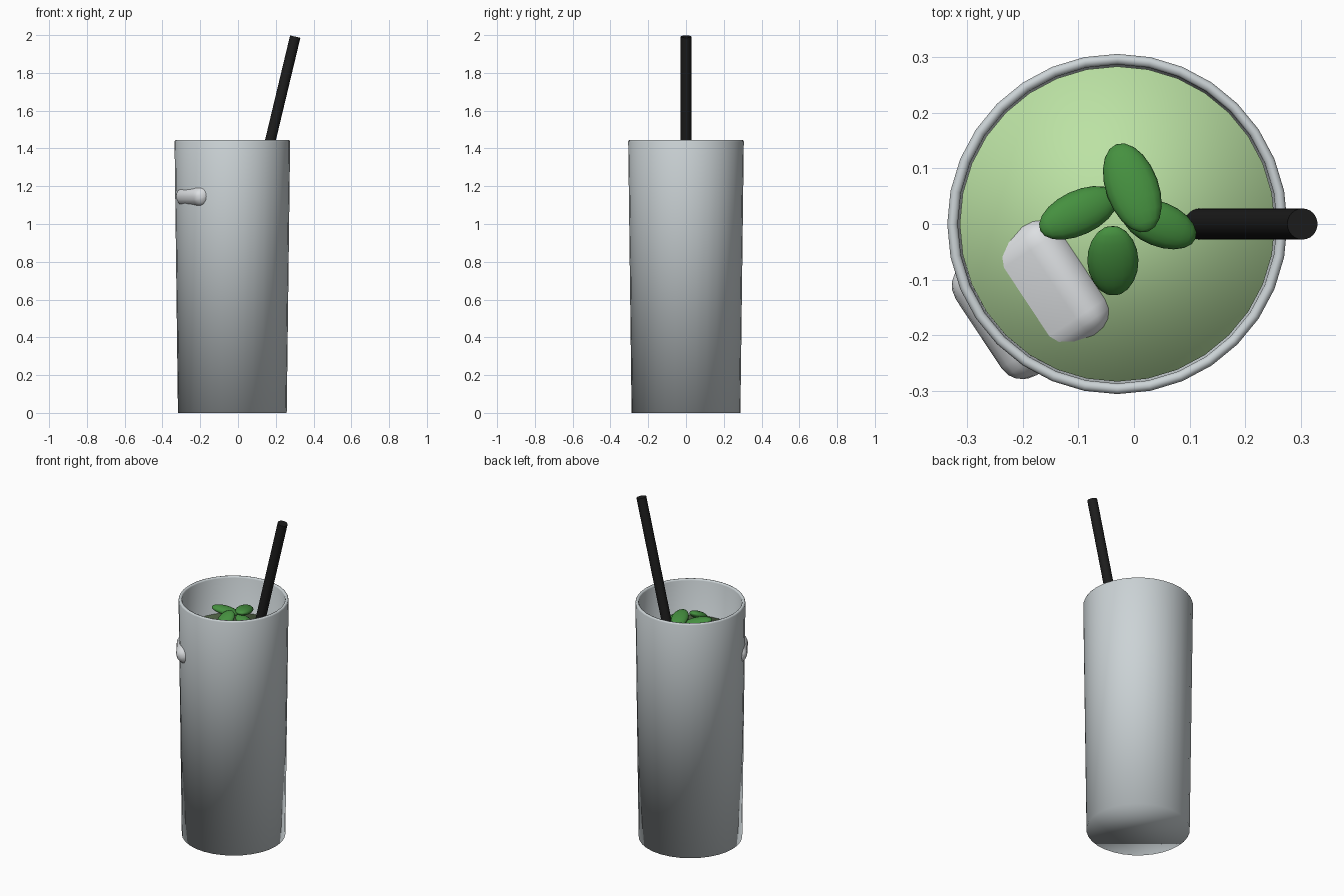
import bpy, bmesh, math
from mathutils import Vector, Matrix

if "Cube" in bpy.data.objects:
    bpy.data.objects.remove(bpy.data.objects["Cube"])

CX = -0.03       # glass axis
LIQUID_Z = 1.225


def material(name, rgb):
    m = bpy.data.materials.new(name)
    m.diffuse_color = (*rgb, 1)
    m.use_nodes = True
    m.node_tree.nodes["Principled BSDF"].inputs["Base Color"].default_value = m.diffuse_color
    return m


GLASS = material("pale grey glass", (0.60, 0.65, 0.67))
ICE = material("ice white", (0.72, 0.74, 0.76))
DRINK = material("pale green drink", (0.50, 0.76, 0.37))
LEAF = material("leaf green", (0.06, 0.28, 0.05))
BLACK = material("straw black", (0.012, 0.012, 0.012))


def finish(name, bm, mat, smooth=True):
    bmesh.ops.recalc_face_normals(bm, faces=bm.faces[:])
    me = bpy.data.meshes.new(name)
    bm.to_mesh(me)
    bm.free()
    me.materials.append(mat)
    for p in me.polygons:
        p.use_smooth = smooth
    ob = bpy.data.objects.new(name, me)
    bpy.context.collection.objects.link(ob)
    return ob


def lathe(name, profile, mat, sides=32):
    """Closed turned body; both profile ends are capped with flat discs."""
    bm = bmesh.new()
    rings = []
    for r, z in profile:
        rings.append([bm.verts.new((CX + r * math.cos(2 * math.pi * i / sides),
                                    r * math.sin(2 * math.pi * i / sides), z))
                      for i in range(sides)])
    for a, b in zip(rings, rings[1:]):
        for i in range(sides):
            j = (i + 1) % sides
            bm.faces.new((a[i], a[j], b[j], b[i]))
    bm.faces.new(rings[0])
    bm.faces.new(rings[-1])
    return finish(name, bm, mat)


# Tapered tumbler with a softly bevelled rim, and the drink inside it
lathe("glass", [(0.288, 0), (0.306, 1.436), (0.303, 1.443), (0.297, 1.445),
                (0.290, 1.443), (0.287, 1.436), (0.270, 0.03)], GLASS)
lathe("drink", [(0.268, 0.035), (0.2835, LIQUID_Z)], DRINK)

# Leaning straw
low, high = Vector((-0.15, 0, 0.10)), Vector((0.303, 0, 1.992))
axis = high - low
bm = bmesh.new()
bmesh.ops.create_cone(bm, cap_ends=True, segments=24, radius1=0.028, radius2=0.028,
                      depth=axis.length,
                      matrix=Matrix.Translation((low + high) / 2)
                      @ axis.to_track_quat('Z', 'Y').to_matrix().to_4x4())
straw = finish("straw", bm, BLACK, False)
bpy.context.view_layer.objects.active = straw
straw.select_set(True)
bpy.ops.object.shade_smooth_by_angle(angle=math.radians(40))

# Rounded ice block, tilted down and poking out through the wall
bm = bmesh.new()
bmesh.ops.create_cube(bm, size=1, matrix=Matrix.Diagonal((0.24, 0.24, 0.10, 1)))
bmesh.ops.bevel(bm, geom=bm.edges[:], offset=0.046, segments=4, profile=0.5,
                affect='EDGES', clamp_overlap=True)
bm.transform(Matrix.Translation((-0.184, -0.134, 1.175))
             @ Matrix.Rotation(math.radians(213.5), 4, 'Z')
             @ Matrix.Rotation(math.radians(25), 4, 'Y'))
finish("ice_block", bm, ICE)

# Mint leaves: centre, size, heading, pitch along the length (degrees)
leaves = [((-0.100, 0.020, 1.345), (0.155, 0.080, 0.045), 25, 12),
          ((-0.003, 0.065, 1.355), (0.170, 0.095, 0.045), 110, 10),
          ((0.045, 0.000, 1.320), (0.145, 0.080, 0.045), -22, 12),
          ((-0.038, -0.066, 1.335), (0.140, 0.092, 0.045), -88, 28)]
for n, (pos, size, heading, pitch) in enumerate(leaves):
    bm = bmesh.new()
    bmesh.ops.create_uvsphere(bm, u_segments=16, v_segments=10, radius=0.5)
    bm.transform(Matrix.Translation(pos)
                 @ Matrix.Rotation(math.radians(heading), 4, 'Z')
                 @ Matrix.Rotation(math.radians(pitch), 4, 'Y')
                 @ Matrix.Diagonal((*size, 1))
                 @ Matrix.Rotation(math.radians(90), 4, 'Y'))
    finish(f"mint_leaf_{n + 1}", bm, LEAF)
